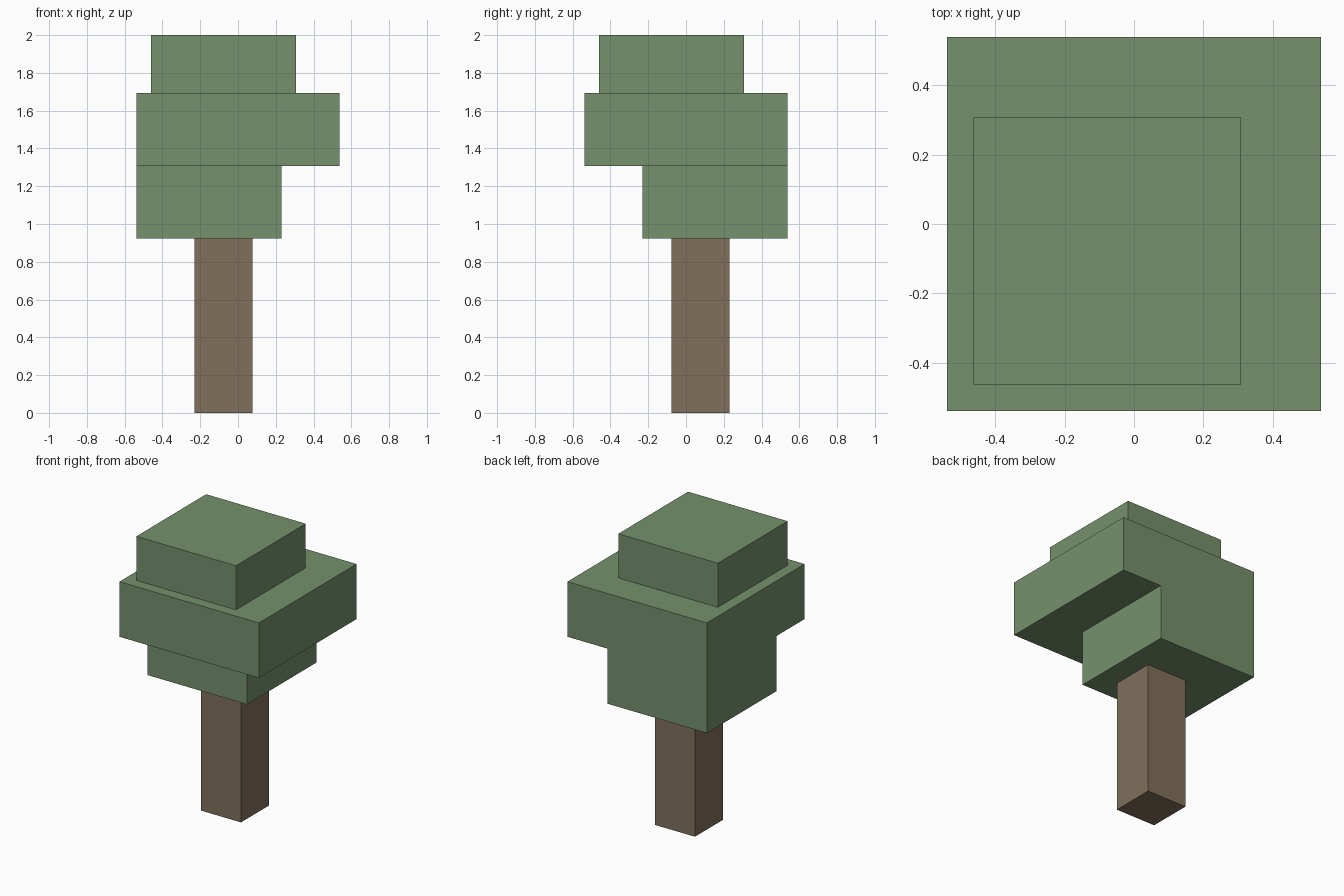
import bpy

# Remove the default object
cube = bpy.data.objects.get("Cube")
if cube:
    bpy.data.objects.remove(cube, do_unlink=True)

UNIT = 1 / 13  # size of one block step


def make_material(name, colour):
    mat = bpy.data.materials.new(name)
    mat.use_nodes = True
    mat.diffuse_color = colour
    mat.node_tree.nodes["Principled BSDF"].inputs["Base Color"].default_value = colour
    return mat


def add_block(name, centre, width, bottom, top, mat):
    """Square block; all sizes in block steps."""
    x, y = centre
    bpy.ops.mesh.primitive_cube_add(
        size=1, location=(x * UNIT, y * UNIT, (bottom + top) / 2 * UNIT))
    block = bpy.context.object
    block.name = block.data.name = name
    block.scale = (width * UNIT, width * UNIT, (top - bottom) * UNIT)
    bpy.ops.object.transform_apply(location=False, rotation=False, scale=True)
    block.data.materials.append(mat)
    return block


bark = make_material("bark_brown", (0.216, 0.162, 0.105, 1))
leaf = make_material("leaf_green", (0.178, 0.283, 0.150, 1))

# Trunk
add_block("trunk", (-1, 1), 4, 0, 12, bark)

# Stacked foliage, each tier offset from the trunk
add_block("lower_foliage", (-2, 2), 10, 12, 17, leaf)
add_block("middle_foliage", (0, 0), 14, 17, 22, leaf)
add_block("top_foliage", (-1, -1), 10, 22, 26, leaf)
